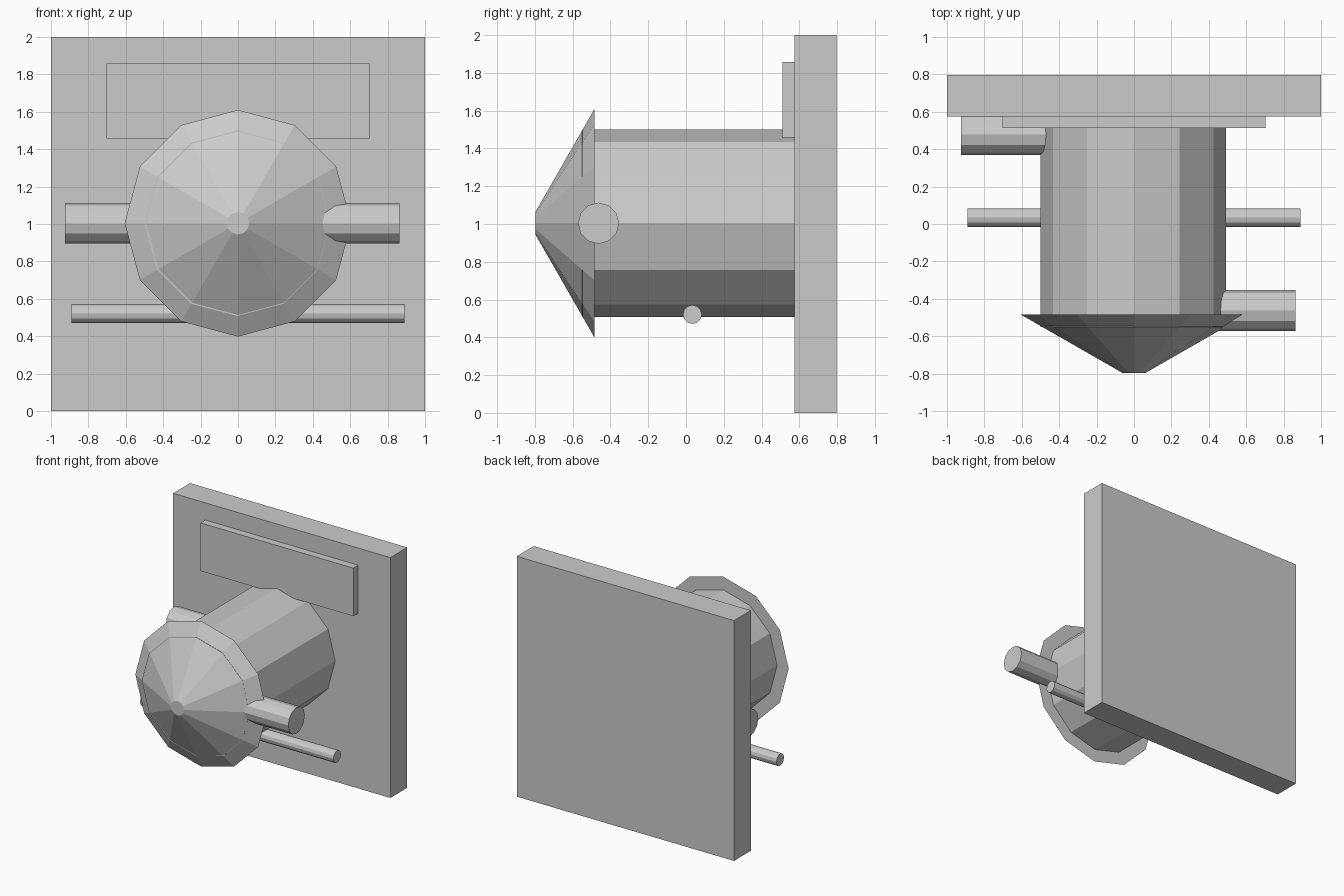
import bpy
import math

if "Cube" in bpy.data.objects:
    bpy.data.objects.remove(bpy.data.objects["Cube"])

SIDES = 12

grey = bpy.data.materials.new("light_grey")
grey.diffuse_color = (0.6, 0.6, 0.6, 1)
grey.use_nodes = True
grey.node_tree.nodes["Principled BSDF"].inputs["Base Color"].default_value = grey.diffuse_color


def finish(name):
    obj = bpy.context.object
    obj.name = name
    obj.data.name = name
    obj.data.materials.append(grey)
    return obj


def box(name, low, high):
    centre = [(a + b) / 2 for a, b in zip(low, high)]
    bpy.ops.mesh.primitive_cube_add(size=1, location=centre)
    obj = finish(name)
    obj.scale = [b - a for a, b in zip(low, high)]
    return obj


def tube_x(name, x0, x1, y, z, radius):
    """Twelve-sided cylinder lying along x."""
    bpy.ops.mesh.primitive_cylinder_add(
        vertices=SIDES, radius=radius, depth=x1 - x0,
        location=((x0 + x1) / 2, y, z), rotation=(0, math.pi / 2, 0))
    return finish(name)


def taper_y(name, y_front, y_back, r_front, r_back, x, z):
    """Twelve-sided cylinder or cone lying along y."""
    bpy.ops.mesh.primitive_cone_add(
        vertices=SIDES, radius1=r_back, radius2=r_front, depth=y_back - y_front,
        location=(x, (y_front + y_back) / 2, z), rotation=(math.pi / 2, 0, 0))
    return finish(name)


# Wall plate with a raised panel
box("back_plate", (-1, 0.575, 0), (1, 0.797, 2))
box("raised_panel", (-0.703, 0.512, 1.457), (0.703, 0.58, 1.857))

# Drum and its flared conical cap
taper_y("drum", -0.55, 0.60, 0.496, 0.496, -0.004, 1.004)
taper_y("cone_cap", -0.797, -0.484, 0.06, 0.606, 0, 1.004)

# Side pipes and the rod running through the drum
tube_x("front_pipe", 0.25, 0.863, -0.463, 1.004, 0.109)
tube_x("rear_pipe", -0.924, -0.25, 0.478, 1.004, 0.109)
tube_x("cross_rod", -0.891, 0.889, 0.034, 0.521, 0.05)
